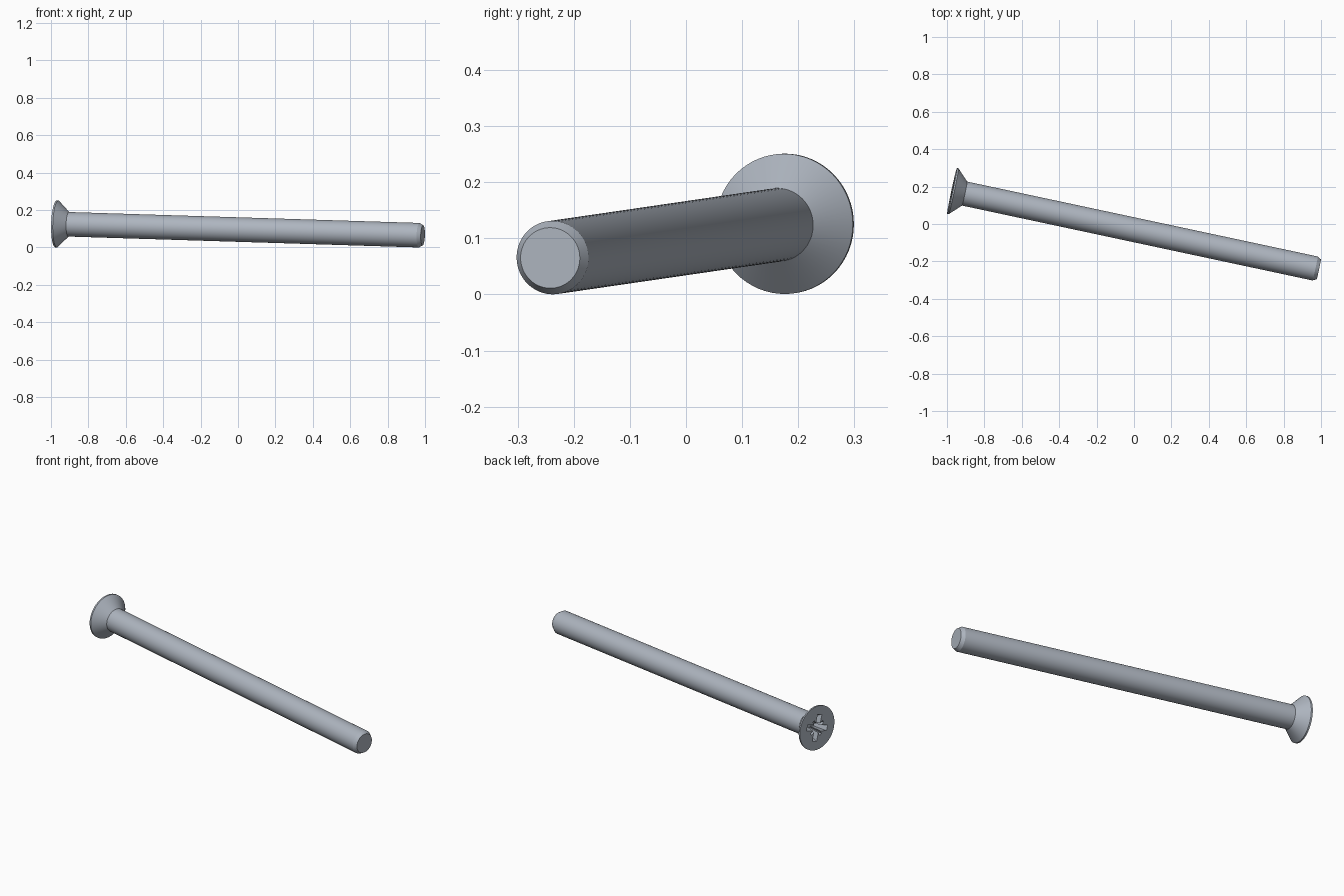
import bpy, bmesh, math
from mathutils import Matrix, Vector

cube = bpy.data.objects.get("Cube")
if cube:
    bpy.data.objects.remove(cube, do_unlink=True)

steel = bpy.data.materials.new("brushed steel grey")
steel.use_nodes = True
colour = (0.42, 0.46, 0.52, 1)
steel.diffuse_color = colour
steel.node_tree.nodes["Principled BSDF"].inputs["Base Color"].default_value = colour

# Local frame: +Z points out of the head, the shaft runs along -Z
head_centre = Vector((-0.973, 0.177, 0.126))
tip_centre = Vector((0.988, -0.242, 0.065))
length = (tip_centre - head_centre).length
z = (head_centre - tip_centre).normalized()
x = Vector((0, 0, 1)).cross(z).normalized()
y = z.cross(x)
frame = Matrix.Translation(head_centre) @ Matrix((x, y, z)).transposed().to_4x4()


def make_object(name, bm):
    bmesh.ops.recalc_face_normals(bm, faces=bm.faces)
    mesh = bpy.data.meshes.new(name)
    bm.to_mesh(mesh)
    bm.free()
    mesh.materials.append(steel)
    obj = bpy.data.objects.new(name, mesh)
    bpy.context.collection.objects.link(obj)
    obj.matrix_world = frame
    return obj


def lathe(name, profile, sides=64):
    """Closed solid of stacked rings, from (radius, z) pairs."""
    bm = bmesh.new()
    rings = [[bm.verts.new((r * math.cos(math.tau * i / sides),
                            r * math.sin(math.tau * i / sides), h))
              for i in range(sides)] for r, h in profile]
    for a, b in zip(rings, rings[1:]):
        for i in range(sides):
            j = (i + 1) % sides
            bm.faces.new((a[i], a[j], b[j], b[i]))
    bm.faces.new(rings[0])
    bm.faces.new(rings[-1])
    return make_object(name, bm)


# Countersunk head, shaft and chamfered tip
screw = lathe("countersunk_screw", [
    (0.125, 0), (0.125, -0.009), (0.0655, -0.069),
    (0.0655, 0.02 - length), (0.054, -length)])

# Tapered cross recess with small diagonal notches
quarter = [Vector(p) for p in ((0.075, -0.016), (0.075, 0.016), (0.026, 0.016),
                               (0.041, 0.031), (0.031, 0.041), (0.016, 0.026))]
bm = bmesh.new()
levels = []
for height, scale in ((0.007, 1.04), (-0.07, 0.6)):
    ring = []
    for k in range(4):
        turn = Matrix.Rotation(math.radians(90 * k - 17), 2)
        for p in quarter:
            ring.append(bm.verts.new((*(turn @ p * scale), height)))
    levels.append(ring)
    bm.faces.new(ring)
top, floor = levels
for i in range(len(top)):
    j = (i + 1) % len(top)
    bm.faces.new((top[i], top[j], floor[j], floor[i]))
cutter = make_object("recess_cutter", bm)
cutter.hide_render = True

cut = screw.modifiers.new("drive recess", "BOOLEAN")
cut.operation = "DIFFERENCE"
cut.solver = "EXACT"
cut.object = cutter

# Bake the cut, drop the cutter, and smooth the round surfaces
bpy.ops.object.select_all(action="DESELECT")
screw.select_set(True)
bpy.context.view_layer.objects.active = screw
bpy.ops.object.modifier_apply(modifier=cut.name)
bpy.data.objects.remove(cutter, do_unlink=True)
bpy.ops.object.shade_smooth_by_angle(angle=math.radians(25))
